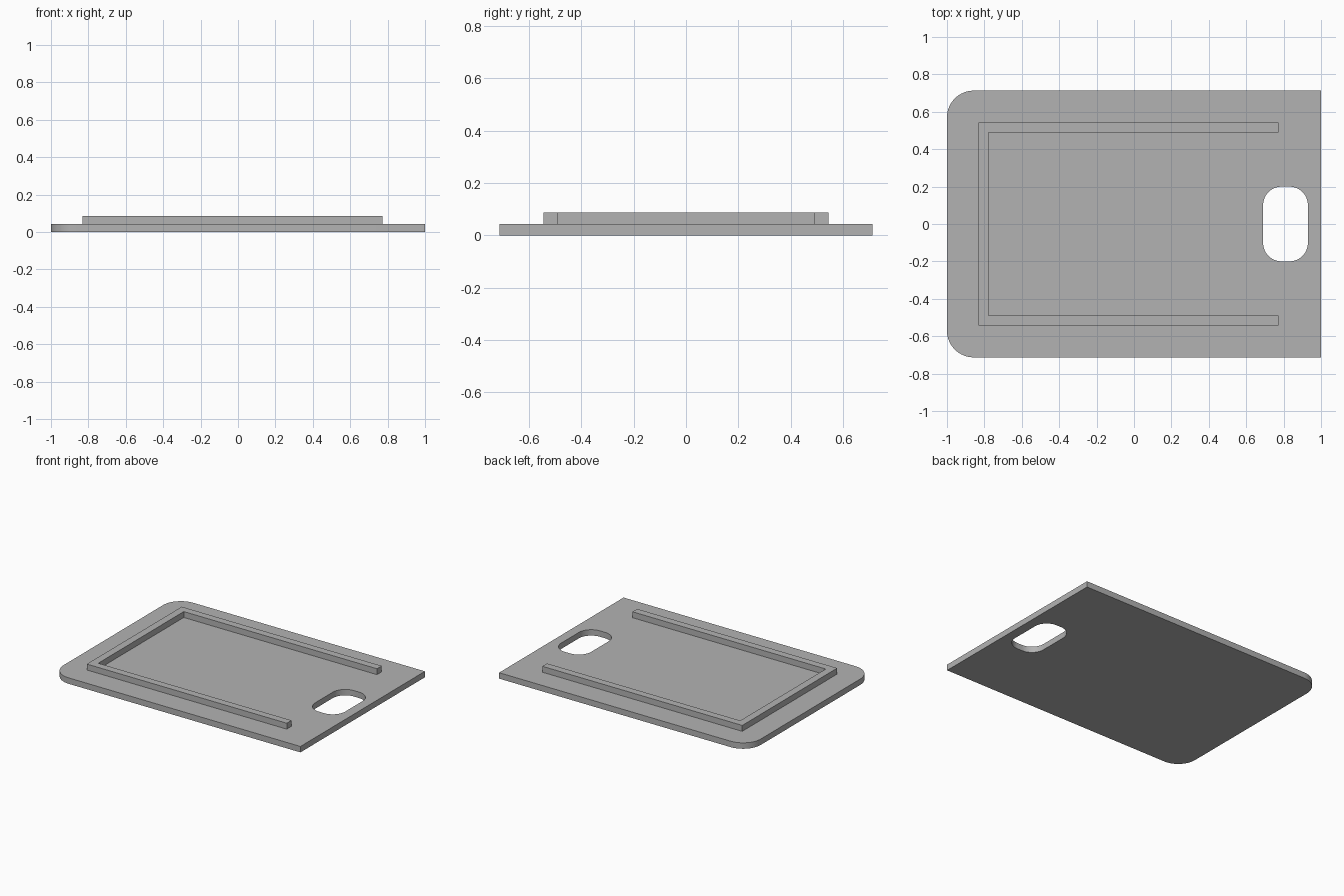
import bpy
import bmesh
from math import cos, sin, pi

if "Cube" in bpy.data.objects:
    bpy.data.objects.remove(bpy.data.objects["Cube"])

grey = bpy.data.materials.new("plain grey")
grey.use_nodes = True
colour = (0.45, 0.45, 0.45, 1)
grey.diffuse_color = colour
grey.node_tree.nodes["Principled BSDF"].inputs["Base Color"].default_value = colour

THICK = 0.043
HALF_Y = 0.713


def arc(cx, cy, radius, start, steps=16):
    """Quarter circle, counter-clockwise from the start angle."""
    angles = [start + pi / 2 * i / steps for i in range(steps + 1)]
    return [(cx + radius * cos(a), cy + radius * sin(a)) for a in angles]


def prism(name, outline, z0, z1):
    """Extrude a flat outline straight up."""
    bm = bmesh.new()
    face = bm.faces.new([bm.verts.new((x, y, z0)) for x, y in outline])
    top = bmesh.ops.extrude_face_region(bm, geom=[face])["geom"]
    verts = [v for v in top if isinstance(v, bmesh.types.BMVert)]
    bmesh.ops.translate(bm, verts=verts, vec=(0, 0, z1 - z0))
    bmesh.ops.recalc_face_normals(bm, faces=bm.faces)
    mesh = bpy.data.meshes.new(name)
    bm.to_mesh(mesh)
    bm.free()
    mesh.materials.append(grey)
    obj = bpy.data.objects.new(name, mesh)
    bpy.context.collection.objects.link(obj)
    return obj


def smooth(obj):
    bpy.ops.object.select_all(action="DESELECT")
    obj.select_set(True)
    bpy.context.view_layer.objects.active = obj
    bpy.ops.object.shade_smooth_by_angle(angle=pi / 6)


# Base plate, rounded at its two right-hand corners
r = 0.143
plate = prism("base_plate",
              [(1, -HALF_Y), (1, HALF_Y)]
              + arc(-1 + r, HALF_Y - r, r, pi / 2)
              + arc(-1 + r, -HALF_Y + r, r, pi),
              0, THICK)

# Rounded handle slot cut through the plate
x0, x1, y1, r = 0.69, 0.93, 0.2, 0.1
slot = prism("slot_cutter",
             arc(x1 - r, y1 - r, r, 0) + arc(x0 + r, y1 - r, r, pi / 2)
             + arc(x0 + r, r - y1, r, pi) + arc(x1 - r, r - y1, r, 1.5 * pi),
             -0.1, 0.2)
slot.hide_render = True
cut = plate.modifiers.new("handle_slot", "BOOLEAN")
cut.operation = "DIFFERENCE"
cut.solver = "EXACT"
cut.object = slot
bpy.context.view_layer.objects.active = plate
bpy.ops.object.modifier_apply(modifier=cut.name)
bpy.data.objects.remove(slot)
smooth(plate)

# Raised three-sided rail, open towards the slot
left, end, outer, width = -0.832, 0.772, 0.544, 0.054
inner = outer - width
prism("raised_rail",
      [(end, outer), (left, outer), (left, -outer), (end, -outer),
       (end, -inner), (left + width, -inner), (left + width, inner), (end, inner)],
      THICK, 2 * THICK)
